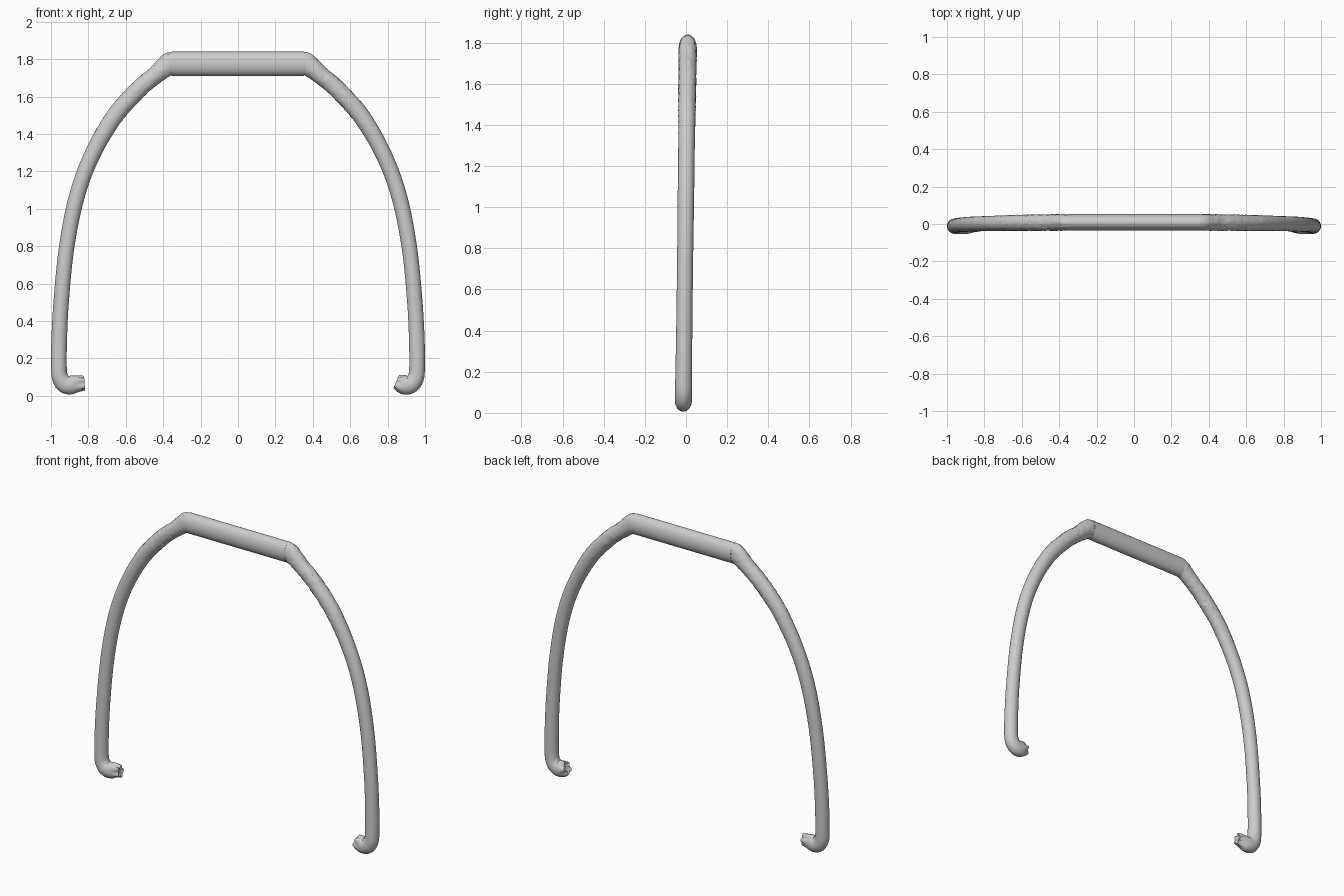
import bpy, bmesh, math
from mathutils import Vector, noise

if "Cube" in bpy.data.objects:
    bpy.data.objects.remove(bpy.data.objects["Cube"])

SIDES = 32


def finish(name, bm):
    bmesh.ops.recalc_face_normals(bm, faces=bm.faces)
    me = bpy.data.meshes.new(name)
    bm.to_mesh(me)
    bm.free()
    ob = bpy.data.objects.new(name, me)
    bpy.context.collection.objects.link(ob)
    bpy.context.view_layer.objects.active = ob
    ob.select_set(True)
    bpy.ops.object.shade_smooth_by_angle(angle=math.radians(35))
    ob.select_set(False)
    return ob


def lean(z):
    # the whole arch leans slightly backwards
    return -0.0135 + 0.022 * z / 1.775


def catmull(p0, p1, p2, p3, t):
    return 0.5 * (2 * p1 + (p2 - p0) * t + (2 * p0 - 5 * p1 + 4 * p2 - p3) * t * t
                  + (3 * p1 - p0 - 3 * p2 + p3) * t ** 3)


def loft(bm, rings):
    rows = [[bm.verts.new(co) for co in ring] for ring in rings]
    for a, b in zip(rows, rows[1:]):
        for i in range(SIDES):
            j = (i + 1) % SIDES
            bm.faces.new((a[i], a[j], b[j], b[i]))
    return rows


# Oval grip bar
bm = bmesh.new()
rings = []
for x in (-0.352, 0.352):
    rings.append([(x, 0.0085 + 0.044 * math.cos(2 * math.pi * k / SIDES),
                   1.775 + 0.0645 * math.sin(2 * math.pi * k / SIDES)) for k in range(SIDES)])
for row in loft(bm, rings):
    bm.faces.new(row)
finish("grip", bm)

# Arm path from grip to hook: x, z, half thickness in the arch plane, half depth
ARM = [(0.350, 1.776, 0.063, 0.043), (0.367, 1.772, 0.061, 0.043),
       (0.390, 1.757, 0.055, 0.044), (0.450, 1.707, 0.047, 0.044),
       (0.540, 1.630, 0.047, 0.043), (0.670, 1.480, 0.046, 0.042),
       (0.788, 1.270, 0.043, 0.040), (0.866, 1.050, 0.042, 0.040),
       (0.918, 0.780, 0.041, 0.039), (0.947, 0.480, 0.041, 0.039),
       (0.957, 0.260, 0.042, 0.040), (0.957, 0.140, 0.042, 0.041),
       (0.950, 0.095, 0.044, 0.041), (0.929, 0.065, 0.048, 0.041)]
TIPS = {1: [(0.900, 0.057, 0.051, 0.041), (0.870, 0.066, 0.050, 0.040),
            (0.846, 0.076, 0.040, 0.034)],
        -1: [(0.900, 0.057, 0.050, 0.041), (0.865, 0.064, 0.047, 0.036),
             (0.820, 0.068, 0.040, 0.030)]}


def arm(name, side):
    pts = [Vector(p) for p in ARM + TIPS[side]]
    pts = [2 * pts[0] - pts[1]] + pts + [2 * pts[-1] - pts[-2]]
    path = []
    for i in range(1, len(pts) - 2):
        length = (pts[i + 1].to_2d() - pts[i].to_2d()).length
        n = max(3, round(length / 0.011))
        path += [catmull(*pts[i - 1:i + 3], k / n) for k in range(n)]
    path.append(pts[-2])

    rings = []
    last = len(path) - 1
    for i, p in enumerate(path):
        t = (path[min(i + 1, last)] - path[max(i - 1, 0)]).to_2d().normalized()
        if i == 0:
            t = Vector((1, 0))
        nrm = Vector((-t.y, t.x))
        x, z, h, d = p
        # rough wrapped surface near the grip, fading downwards
        rough = 0.0035 * min(1, max(0, (z - 1.25) / 0.35)) * (i > 0)
        # puckered folds at the hook end
        fold = max(0, 1 - (last - i) / 5) * 0.38
        ring = []
        for k in range(SIDES):
            a = 2 * math.pi * k / SIDES
            c = Vector((x, math.cos(a), z + math.sin(a) * 0.05))
            s = 1 - fold * abs(math.sin(2.5 * a)) ** 3
            r = rough * noise.noise(c * 60 + Vector((0, 9 * math.sin(a), side * 7)))
            o = nrm * math.sin(a) * (h * s + r)
            ring.append((side * (x + o.x), lean(z) + math.cos(a) * (d * s + r),
                         max(0.004, z + o.y)))
        rings.append(ring)
    # creased, recessed end
    ctr = Vector((side * (path[-1][0] + 0.014), lean(0.07), path[-1][1]))
    rings.append([Vector(v).lerp(ctr, 0.6) for v in rings[-1]])
    bm = bmesh.new()
    rows = loft(bm, rings)
    bm.faces.new(rows[0])
    bm.faces.new(rows[-1])
    return finish(name, bm)


arm("right_arm", 1)
arm("left_arm", -1)
